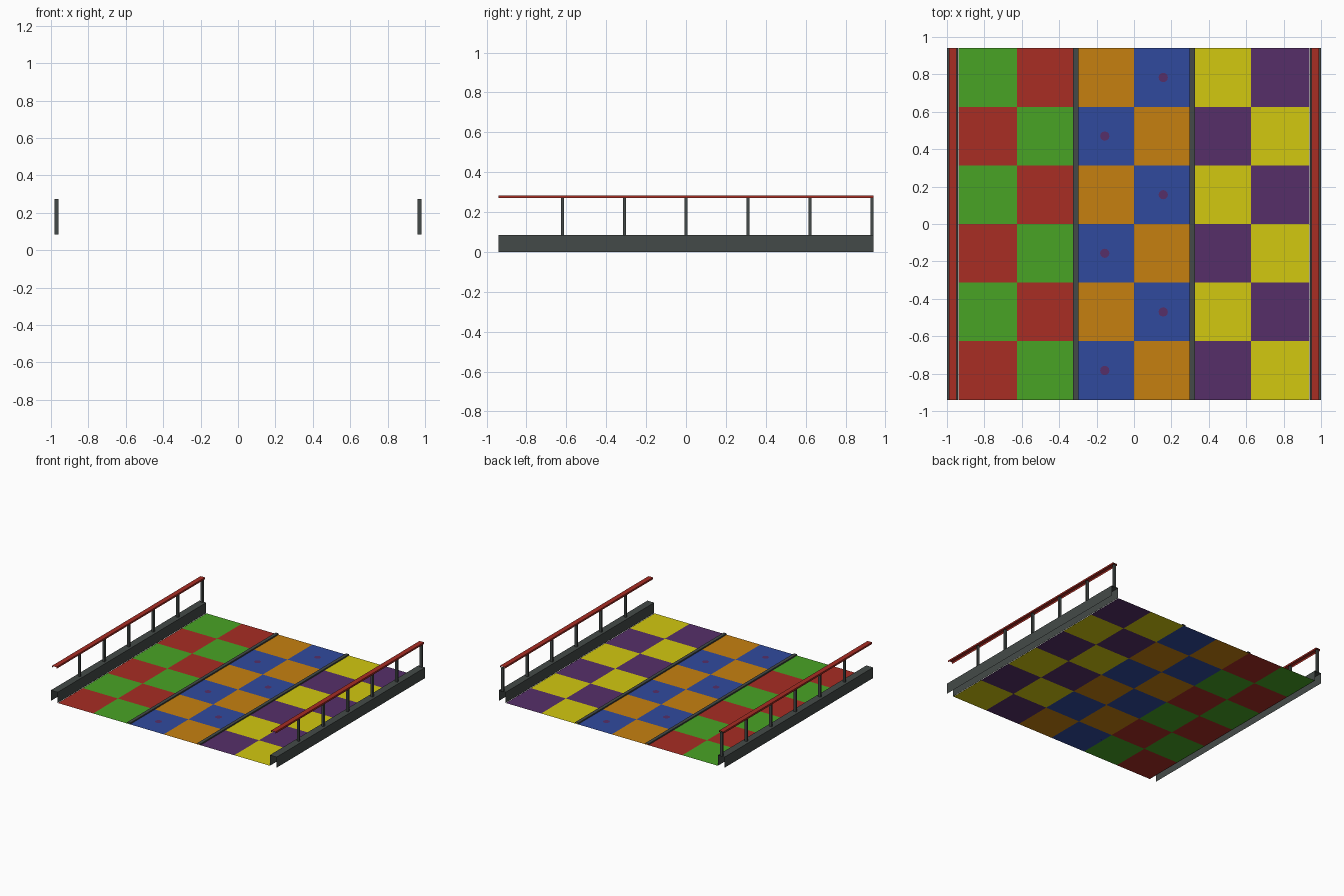
import bpy, bmesh, math

if "Cube" in bpy.data.objects:
    bpy.data.objects.remove(bpy.data.objects["Cube"])

HALF_Y = 0.94      # half length of the deck
TILE_X = 0.3125    # tile pitch across
TILE_Y = HALF_Y / 3


def material(name, r, g, b):
    def lin(c):
        c /= 255
        return c / 12.92 if c <= 0.04045 else ((c + 0.055) / 1.055) ** 2.4
    m = bpy.data.materials.new(name)
    m.diffuse_color = (lin(r), lin(g), lin(b), 1)
    m.use_nodes = True
    m.node_tree.nodes["Principled BSDF"].inputs["Base Color"].default_value = m.diffuse_color
    return m


red = material("red", 168, 45, 36)
green = material("green", 73, 163, 37)
blue = material("blue", 48, 74, 158)
orange = material("orange", 198, 128, 16)
purple = material("purple", 86, 47, 105)
yellow = material("yellow", 210, 200, 16)
grey = material("dark grey", 68, 74, 72)


def finish(name, bm, mats):
    me = bpy.data.meshes.new(name)
    bm.to_mesh(me)
    bm.free()
    for m in mats:
        me.materials.append(m)
    ob = bpy.data.objects.new(name, me)
    bpy.context.collection.objects.link(ob)
    return ob


def channel(name, x, width, z0, z1, mat):
    """Open-ended upside-down U profile running along y."""
    bm = bmesh.new()
    w = width / 2
    profile = [(x + w, z0), (x + w, z1), (x - w, z1), (x - w, z0)]
    front = [bm.verts.new((px, -HALF_Y, pz)) for px, pz in profile]
    back = [bm.verts.new((px, HALF_Y, pz)) for px, pz in profile]
    for i in range(3):
        bm.faces.new((front[i], back[i], back[i + 1], front[i + 1])).normal_flip()
    bm.normal_update()
    # make the top face point up and the walls point outwards
    for f in bm.faces:
        c = f.calc_center_median()
        if f.normal.x * (c.x - x) + f.normal.z < 0:
            f.normal_flip()
    return finish(name, bm, [mat])


# Checkered floor: three lanes of two alternating colours
bm = bmesh.new()
grid = [[bm.verts.new(((i - 3) * TILE_X, (j - 3) * TILE_Y, 0)) for j in range(7)]
        for i in range(7)]
for i in range(6):
    for j in range(6):
        f = bm.faces.new((grid[i][j], grid[i + 1][j], grid[i + 1][j + 1], grid[i][j + 1]))
        f.material_index = i // 2 * 2 + (i + j) % 2
finish("checkered_floor", bm, [red, green, blue, orange, purple, yellow])

# Small round markers in the middle of the blue tiles
bm = bmesh.new()
for j in range(6):
    x = (-0.5 if j % 2 == 0 else 0.5) * TILE_X
    y = (j - 2.5) * TILE_Y
    ring = [bm.verts.new((x + 0.025 * math.cos(math.tau * k / 12),
                          y + 0.025 * math.sin(math.tau * k / 12), 0.001))
            for k in range(12)]
    bm.faces.new(ring)
finish("floor_markers", bm, [purple])

for side, s in (("left", -1), ("right", 1)):
    # Kerb, lane divider and handrail
    channel(side + "_kerb", s * 0.97, 0.06, 0, 0.085, grey)
    channel(side + "_lane_divider", s * 0.3115, 0.027, 0, 0.01, grey)
    channel(side + "_handrail", s * 0.97, 0.04, 0.27, 0.284, red)
    # Railing posts
    bm = bmesh.new()
    for k in range(6):
        y = -0.62 + k * 0.3105
        cube = bmesh.ops.create_cube(bm, size=1)["verts"]
        bmesh.ops.scale(bm, vec=(0.02, 0.015, 0.19), verts=cube)
        bmesh.ops.translate(bm, vec=(s * 0.97, y, 0.178), verts=cube)
    finish(side + "_railing_posts", bm, [grey])
